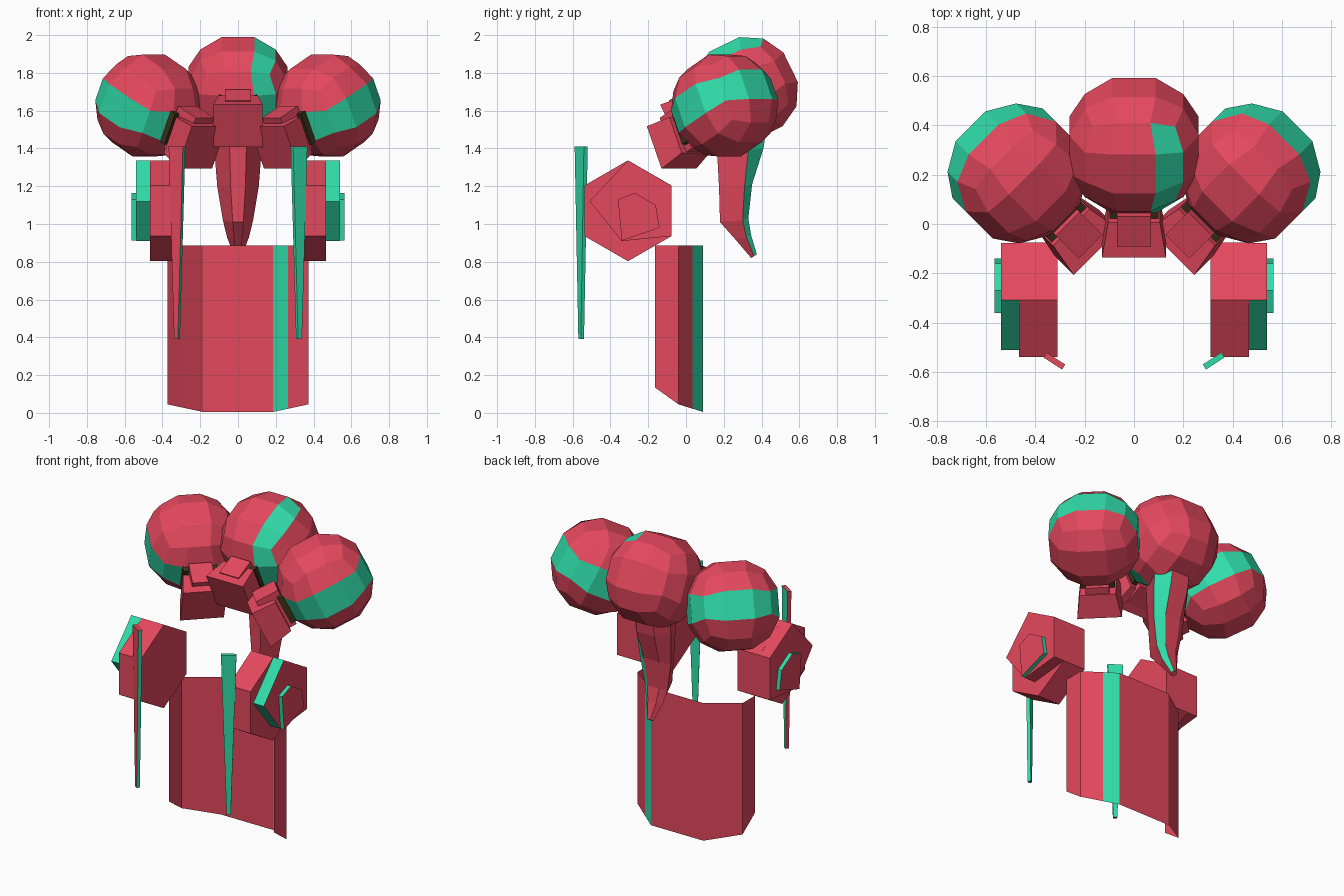
import bpy, bmesh
from math import cos, sin, radians
from mathutils import Matrix, Vector

if "Cube" in bpy.data.objects:
    bpy.data.objects.remove(bpy.data.objects["Cube"])


def material(name, rgb):
    m = bpy.data.materials.new(name)
    m.diffuse_color = (*rgb, 1)
    m.use_nodes = True
    m.node_tree.nodes["Principled BSDF"].inputs["Base Color"].default_value = m.diffuse_color
    return m


MATS = [material("red", (0.78, 0.065, 0.11)),
        material("green", (0.03, 0.72, 0.40)),
        material("brown", (0.05, 0.032, 0.01))]
RED, GREEN, BROWN = 0, 1, 2
FLIP = Matrix.Diagonal((-1, 1, 1, 1))
SIDES = (("right", Matrix.Identity(4)), ("left", FLIP))


def finish(name, bm, matrix=None, closed=True):
    if matrix:
        bm.transform(matrix)
    if closed:
        bmesh.ops.recalc_face_normals(bm, faces=bm.faces)
    me = bpy.data.meshes.new(name)
    bm.to_mesh(me)
    bm.free()
    for m in MATS:
        me.materials.append(m)
    ob = bpy.data.objects.new(name, me)
    bpy.context.collection.objects.link(ob)
    return ob


def loft(name, rings, matrix=None, colour=RED, green=()):
    """Skin equal-length point rings, cap both ends; 'green' lists side indices."""
    bm = bmesh.new()
    vs = [[bm.verts.new(p) for p in r] for r in rings]
    n = len(vs[0])
    for a, b in zip(vs, vs[1:]):
        for i in range(n):
            f = bm.faces.new((a[i], a[(i + 1) % n], b[(i + 1) % n], b[i]))
            f.material_index = GREEN if i in green else colour
    for r in (vs[0], vs[-1]):
        bm.faces.new(r).material_index = colour
    return finish(name, bm, matrix)


def square(y, w, h, dz=0.0):
    return [(-w, y, dz - h), (w, y, dz - h), (w, y, dz + h), (-w, y, dz + h)]


def puff(name, centre, yaw, radius, end, drop, is_green, outer=Matrix.Identity(4)):
    """Round puff with a flared root block and tie band, pointing along local y."""
    a, e = radians(yaw), radians(26)
    d = Vector((cos(a) * cos(e), sin(a) * cos(e), sin(e)))
    h = d.cross(Vector((0, 0, 1))).normalized()
    u = h.cross(d)
    m = outer @ Matrix.Translation(centre) @ Matrix((h, d, u)).transposed().to_4x4()
    # ball: cube with 3 x 3 faces per side, pushed out to a sphere
    bm = bmesh.new()
    bmesh.ops.create_cube(bm, size=2)
    bmesh.ops.subdivide_edges(bm, edges=bm.edges[:], cuts=2, use_grid_fill=True)
    for f in bm.faces:
        f.material_index = GREEN if is_green(f.calc_center_median()) else RED
    for v in bm.verts:
        v.co = v.co.normalized() * radius
    finish(name + "_ball", bm, m)
    loft(name + "_root", [square(-end, 0.13, 0.125, -drop),
                          square(-end + 0.15, 0.105, 0.105, -drop)], m)
    loft(name + "_neck", [square(-end + 0.05, 0.068, 0.125), square(-0.26, 0.068, 0.125)], m)
    loft(name + "_band", [square(-0.285, 0.1, 0.09), square(-0.25, 0.1, 0.09)], m, BROWN)


# three hair puffs
puff("back_puff", (0, 0.318, 1.715), 90, 0.29, 0.445, 0.0,
     lambda c: abs(c.x - 2 / 3) < 0.1 and c.y < 0.9 and c.z > -0.9)
for side, mat in SIDES:
    puff(side + "_puff", (0.472, 0.205, 1.627), 45, 0.285, 0.455, 0.025,
         lambda c: abs(c.z) < 0.1, mat)

# hanging tail: six-sided taper, per ring (z, y front, y middle, y back, half width)
tail = [(1.52, 0.16, 0.34, 0.43, 0.125), (1.38, 0.165, 0.33, 0.41, 0.125),
        (1.19, 0.175, 0.31, 0.35, 0.11), (1.01, 0.18, 0.30, 0.33, 0.08),
        (0.92, 0.26, 0.32, 0.345, 0.058), (0.82, 0.345, 0.36, 0.375, 0.02)]
loft("tail", [[(-w * .35, f, z), (w * .35, f, z), (w, c, z + .01),
               (w * .5, b, z + .02), (-w * .5, b, z + .02), (-w, c, z + .01)]
              for z, f, c, b, w in tail], green=(2,))

# open-fronted skirt sheet (x, y, bottom z)
half = [(0.185, 0.09, 0.005), (0.265, 0.035, 0.022), (0.372, -0.04, 0.045), (0.372, -0.165, 0.135)]
path = [(-x, y, z) for x, y, z in reversed(half)] + half
bm = bmesh.new()
cols = [(bm.verts.new((x, y, z)), bm.verts.new((x, y, 0.885))) for x, y, z in path]
for i, (a, b) in enumerate(zip(cols, cols[1:])):
    f = bm.faces.new((b[0], a[0], a[1], b[1]))
    f.material_index = GREEN if i == 4 else RED
finish("skirt", bm, closed=False)


def slab(name, profile, x0, x1, mat, green=()):
    loft(name, [[(x, y, z) for y, z in profile] for x in (x0, x1)], mat, green=green)


hexagon = [(-0.307 + 0.267 * sin(radians(60 * i)), 1.07 + 0.267 * cos(radians(60 * i)))
           for i in range(6)]
cuff = [(-0.307, 1.337), (-0.51, 1.12), (-0.34, 0.91), (-0.076, 0.936), (-0.076, 1.203)]
knob = [(-0.36, 1.13), (-0.27, 1.165), (-0.16, 1.1), (-0.14, 0.98), (-0.34, 0.912)]

for side, mat in SIDES:
    # hand: hexagonal block, outer plate and knob
    slab(side + "_hand", hexagon, 0.31, 0.466, mat)
    slab(side + "_hand_plate", cuff, 0.466, 0.54, mat, green=(0, 1))
    slab(side + "_hand_knob", knob, 0.54, 0.565, mat, green=(0, 1, 2, 3, 4))
    # thin blade tapering downwards, turned about its long axis
    place = mat @ Matrix.Translation((0.323, -0.555, 0)) @ Matrix.Rotation(radians(33), 4, 'Z')
    blade = [[(-w, -t, z), (w, -t, z), (w, t, z), (-w, t, z)]
             for z, w, t in ((0.39, 0.012, 0.01), (1.41, 0.045, 0.012))]
    loft(side + "_blade", blade, place, GREEN if side == "right" else RED,
         green=(0, 1, 2, 3) if side == "right" else (2, 3))
